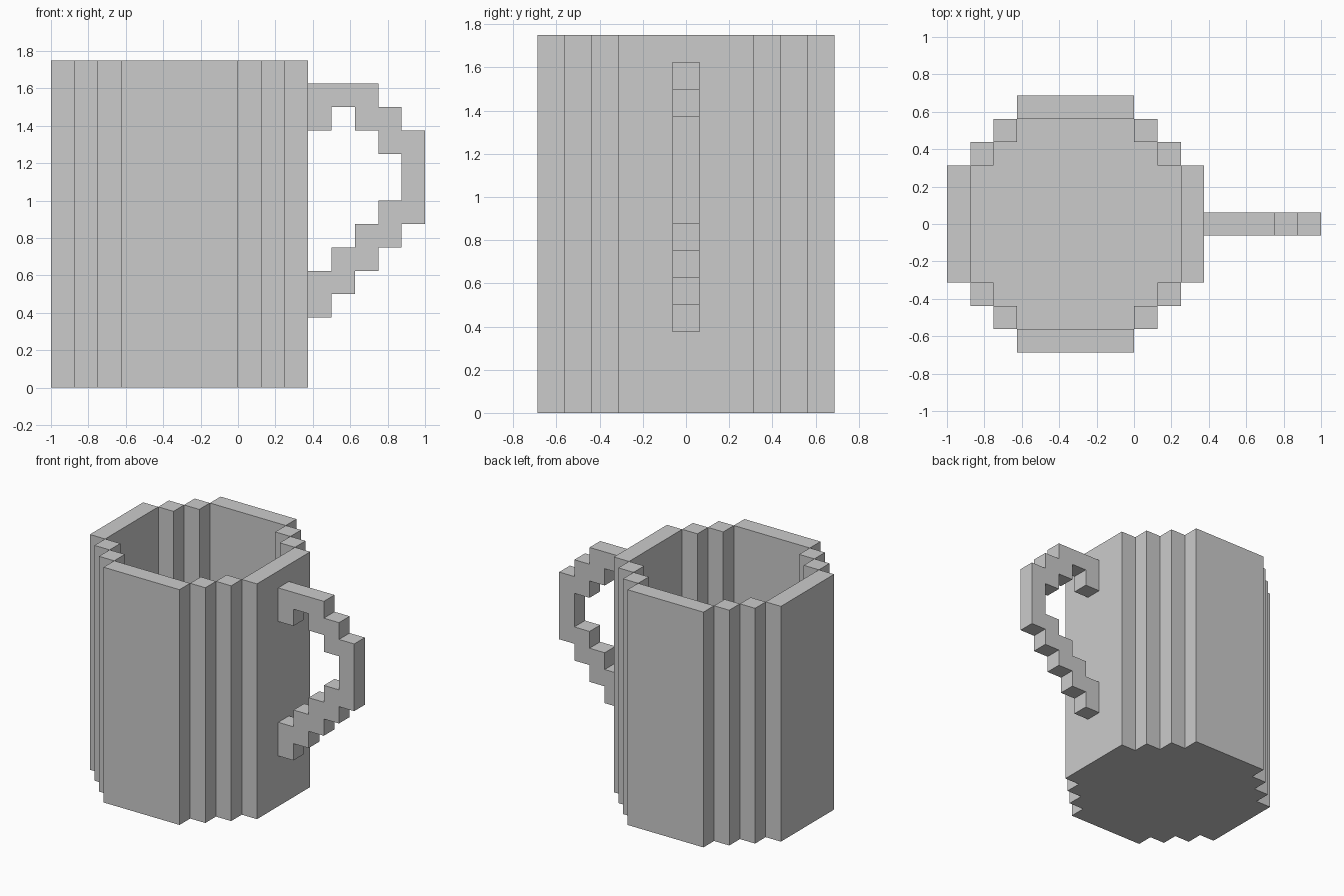
import bpy, bmesh
from mathutils import Matrix, Vector

if "Cube" in bpy.data.objects:
    bpy.data.objects.remove(bpy.data.objects["Cube"])

U = 0.125            # one block
CX = -2.5            # centre of the cup in blocks


def finish(bm, name):
    bmesh.ops.recalc_face_normals(bm, faces=bm.faces)
    mesh = bpy.data.meshes.new(name)
    bm.to_mesh(mesh)
    bm.free()
    obj = bpy.data.objects.new(name, mesh)
    bpy.context.collection.objects.link(obj)
    return obj


def prism(name, points, depth):
    """Extrude a closed outline of 3D points along a vector."""
    bm = bmesh.new()
    face = bm.faces.new([bm.verts.new(p) for p in points])
    ext = bmesh.ops.extrude_face_region(bm, geom=[face], use_keep_orig=True)
    moved = [v for v in ext["geom"] if isinstance(v, bmesh.types.BMVert)]
    bmesh.ops.translate(bm, verts=moved, vec=Vector(depth))
    return finish(bm, name)


def block(bm, x, y, sx, sy, height=14):
    """Upright box in block units, placed relative to the cup centre."""
    m = (Matrix.Translation(((CX + x) * U, y * U, height * U / 2))
         @ Matrix.Diagonal((sx * U, sy * U, height * U, 1)))
    bmesh.ops.create_cube(bm, size=1, matrix=m)


# Cup wall: four flat sides joined by stepped corner posts
bm = bmesh.new()
for s in (-1, 1):
    block(bm, s * 5, 0, 1, 5)
    block(bm, 0, s * 5, 5, 1)
    for t in (-1, 1):
        block(bm, s * 4, t * 3, 1, 1)
        block(bm, s * 3, t * 4, 1, 1)
finish(bm, "cup_wall")

# Thin floor filling the stepped interior
quarter = [(4.5, 2.5), (3.5, 2.5), (3.5, 3.5), (2.5, 3.5), (2.5, 4.5)]
outline = (quarter + [(-x, y) for x, y in reversed(quarter)]
           + [(-x, -y) for x, y in quarter]
           + [(x, -y) for x, y in reversed(quarter)])
prism("cup_floor", [((CX + x) * U, y * U, 0) for x, y in outline], (0, 0, 0.004))

# Handle: stepped outline, one block thick
handle = [(3, 13), (6, 13), (6, 12), (7, 12), (7, 11), (8, 11), (8, 7), (7, 7),
          (7, 6), (6, 6), (6, 5), (5, 5), (5, 4), (4, 4), (4, 3), (3, 3),
          (3, 5), (4, 5), (4, 6), (5, 6), (5, 7), (6, 7), (6, 8), (7, 8),
          (7, 10), (6, 10), (6, 11), (5, 11), (5, 12), (4, 12), (4, 11), (3, 11)]
prism("handle", [(x * U, -U / 2, z * U) for x, z in handle], (0, U, 0))
